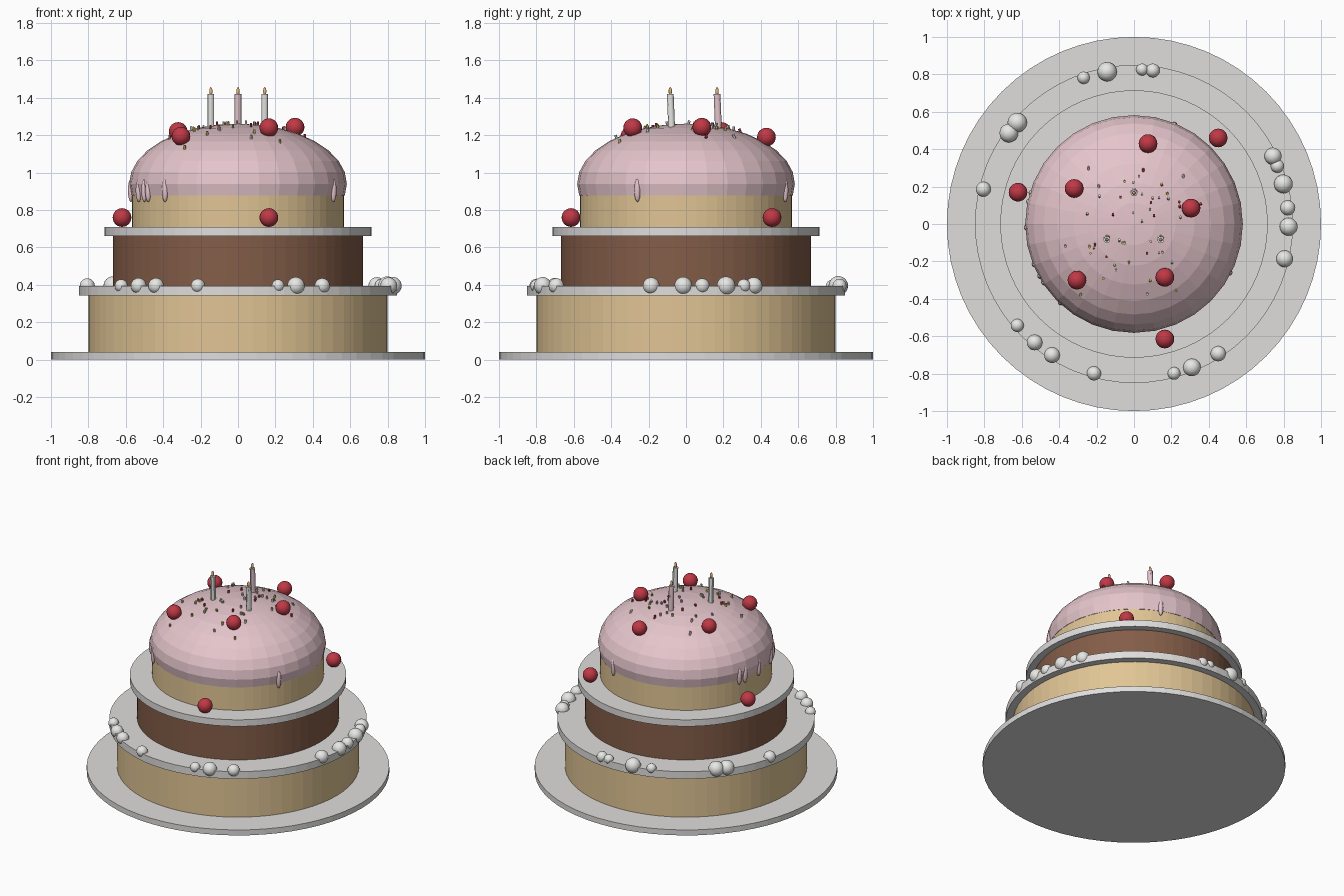
import bpy
import bmesh
import math
import random
from mathutils import Matrix, Vector

random.seed(7)
default_cube = bpy.data.objects.get("Cube")
if default_cube:
    bpy.data.objects.remove(default_cube, do_unlink=True)


def make_material(name, rgb):
    mat = bpy.data.materials.new(name)
    mat.use_nodes = True
    colour = (*rgb, 1)
    mat.diffuse_color = colour
    for node in mat.node_tree.nodes:
        if node.type == 'BSDF_PRINCIPLED':
            node.inputs["Base Color"].default_value = colour
    return mat


cream = make_material("cream white", (.74, .73, .72))
sponge = make_material("vanilla sponge", (.75, .56, .3))
chocolate = make_material("chocolate sponge", (.23, .11, .065))
icing = make_material("pink icing", (.78, .56, .6))
cherry_red = make_material("cherry red", (.52, .04, .06))
pearl_white = make_material("pearl white", (.8, .8, .78))
flame_orange = make_material("flame orange", (.85, .5, .2))
yellow = make_material("sprinkle yellow", (.7, .6, .15))


def finish(name, bm, mat, smooth=False):
    mesh = bpy.data.meshes.new(name)
    bm.to_mesh(mesh)
    bm.free()
    mesh.materials.append(mat)
    for face in mesh.polygons:
        face.use_smooth = smooth
    obj = bpy.data.objects.new(name, mesh)
    bpy.context.collection.objects.link(obj)
    return obj


def add_cylinder(bm, radius, bottom, top, x=0, y=0, sides=64, turn=Matrix()):
    place = Matrix.Translation((x, y, (bottom + top) / 2)) @ turn
    bmesh.ops.create_cone(bm, cap_ends=True, segments=sides, radius1=radius,
                          radius2=radius, depth=top - bottom, matrix=place)


def add_ball(bm, centre, size, segments=20, rings=12):
    place = Matrix.Translation(centre) @ Matrix.Diagonal((*size, 1))
    bmesh.ops.create_uvsphere(bm, u_segments=segments, v_segments=rings,
                              radius=1, matrix=place)


# Plate, sponge tiers and the cream layers between them
for name, radius, bottom, top, mat in (
        ("plate", 1, 0, .04, cream),
        ("bottom_tier", .8, .04, .345, sponge),
        ("lower_cream_layer", .85, .342, .395, cream),
        ("middle_tier", .667, .395, .665, chocolate),
        ("upper_cream_layer", .715, .662, .71, cream),
        ("top_tier", .567, .71, .9, sponge)):
    bm = bmesh.new()
    add_cylinder(bm, radius, bottom, top)
    finish(name, bm, mat)

# Domed icing, a faceted ellipsoid cut flat underneath
DOME_RADIUS, DOME_HEIGHT, DOME_BASE = .582, .322, .94
bm = bmesh.new()
add_ball(bm, (0, 0, DOME_BASE), (DOME_RADIUS, DOME_RADIUS, DOME_HEIGHT), 32, 16)
cut = bmesh.ops.bisect_plane(bm, geom=bm.verts[:] + bm.edges[:] + bm.faces[:],
                             plane_co=(0, 0, .878), plane_no=(0, 0, 1),
                             clear_inner=True)
bmesh.ops.holes_fill(bm, edges=[e for e in bm.edges if e.is_boundary])
finish("icing_dome", bm, icing)


def dome_z(x, y):
    inside = max(0, 1 - (x * x + y * y) / DOME_RADIUS ** 2)
    return DOME_BASE + DOME_HEIGHT * math.sqrt(inside)


def on_ring(degrees, radius, z):
    angle = math.radians(degrees)
    return Vector((radius * math.cos(angle), radius * math.sin(angle), z))


# Icing drips around the rim
bm = bmesh.new()
for degrees in (-27, 68, 163, 168, 182, 202, 209, 213, 227):
    add_ball(bm, on_ring(degrees, .572, .905), (.017, .017, .062), 12, 8)
finish("icing_drips", bm, icing, True)

# Pearls along the lower cream layer, as angle and radius
bm = bmesh.new()
for degrees, radius in (
        (-139, .035), (-130, .042), (-122, .042), (-105, .038), (-75, .034),
        (-68, .047), (-57, .041), (-13, .045), (-1, .048), (6, .04),
        (15, .05), (22, .036), (26, .046), (83, .037), (87, .032),
        (100, .052), (109, .033), (139, .052), (144, .05), (167, .04)):
    add_ball(bm, on_ring(degrees, .827, .395), (radius,) * 3)
finish("pearls", bm, pearl_white, True)

# Cherries on the dome and on the upper cream layer
bm = bmesh.new()
for centre in ((-.62, .17, .76), (.165, -.615, .76), (.45, .46, .76),
               (.075, .43, 1.19), (-.32, .19, 1.22), (.305, .085, 1.243),
               (.165, -.285, 1.24), (-.305, -.3, 1.195)):
    add_ball(bm, centre, (.05,) * 3)
finish("cherries", bm, cherry_red, True)

# Candles with their flames
for name, x, y, mat in (("right_candle", -.145, -.08, pearl_white),
                        ("left_candle", .143, -.08, pearl_white),
                        ("back_candle", 0, .17, icing)):
    bm = bmesh.new()
    lean = Matrix.Rotation(.04, 4, 'X')
    add_cylinder(bm, .018, 1.22, 1.42, x, y, 12, lean)
    obj = finish(name, bm, mat)
    bpy.context.view_layer.objects.active = obj
    obj.select_set(True)
    bpy.ops.object.shade_smooth_by_angle()
    obj.select_set(False)
    bm = bmesh.new()
    add_ball(bm, (x, y - .004, 1.435), (.009, .009, .022), 10, 8)
    finish(name + "_flame", bm, flame_orange, True)

# Sprinkles scattered over the dome, denser near the top
for name, mat, count in (("red_sprinkles", cherry_red, 12),
                         ("yellow_sprinkles", yellow, 15),
                         ("pink_sprinkles", icing, 10),
                         ("white_sprinkles", pearl_white, 12)):
    bm = bmesh.new()
    for _ in range(count):
        spot = on_ring(random.uniform(0, 360), random.triangular(.04, .5, .25), 0)
        z = dome_z(spot.x, spot.y)
        tilt = Matrix.Rotation(random.uniform(-.4, .4), 4, 'X')
        add_cylinder(bm, .007, z - .01, z + .018, spot.x, spot.y, 6, tilt)
    finish(name, bm, mat)
